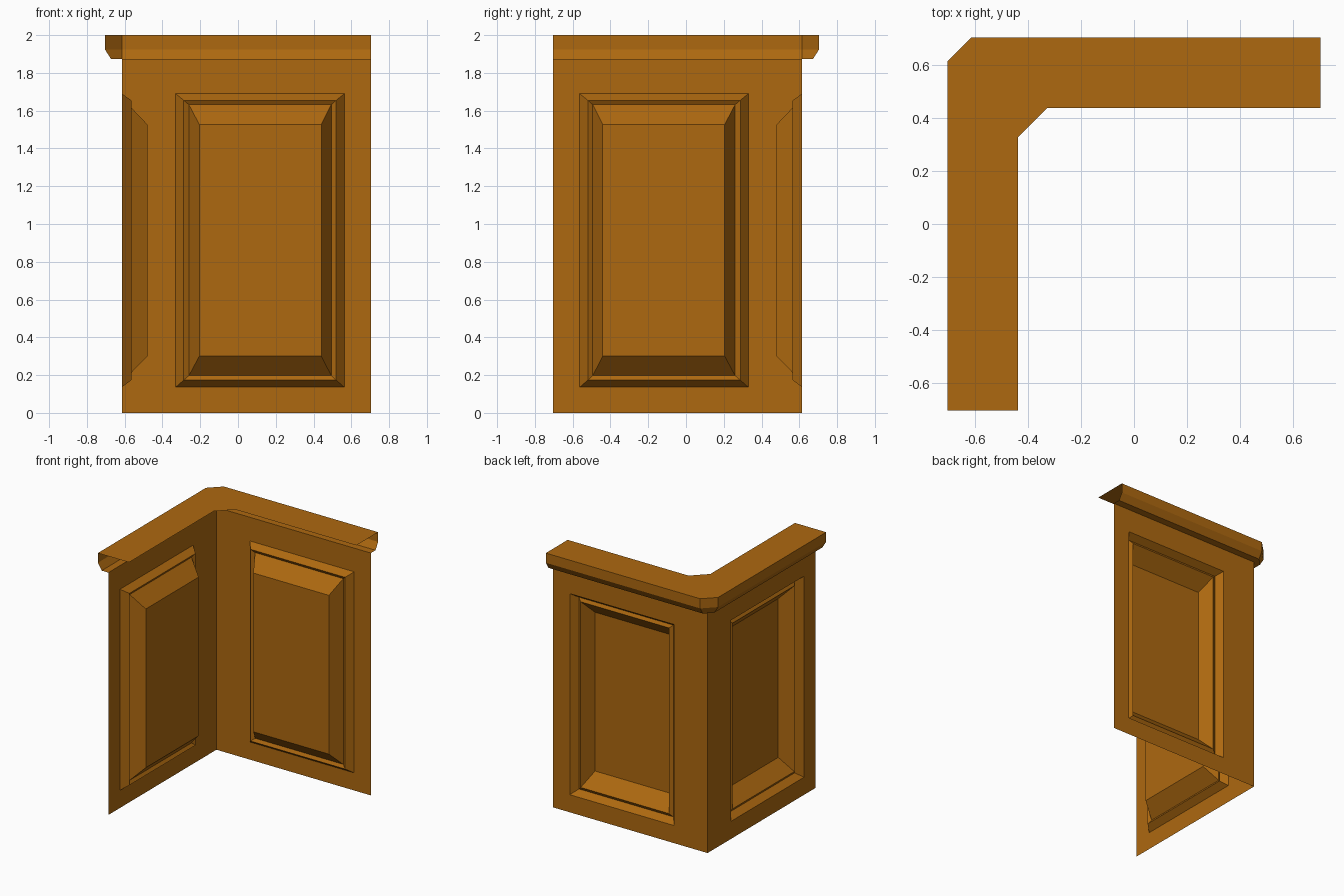
import bpy
import bmesh

if "Cube" in bpy.data.objects:
    bpy.data.objects.remove(bpy.data.objects["Cube"])

END, WALL = 0.705, 0.615   # free ends of the two wings, wall plane offset
TRIM_Z = 1.873             # wall top / underside of the counter trim

wood = bpy.data.materials.new("wood")
wood.diffuse_color = (0.42, 0.14, 0.005, 1)
wood.use_nodes = True
wood.node_tree.nodes["Principled BSDF"].inputs["Base Color"].default_value = wood.diffuse_color


def loft(name, rings, closed, flip=False):
    """Skin quads between successive rings of points as an open sheet."""
    bm = bmesh.new()
    verts = [[bm.verts.new(p) for p in ring] for ring in rings]
    n = len(rings[0])
    for a, b in zip(verts, verts[1:]):
        for i in range(n if closed else n - 1):
            j = (i + 1) % n
            bm.faces.new((a[i], a[j], b[j], b[i]))
    if closed:
        bm.faces.new(verts[-1])
    bmesh.ops.remove_doubles(bm, verts=bm.verts, dist=1e-5)
    if flip:
        bmesh.ops.reverse_faces(bm, faces=bm.faces)
    mesh = bpy.data.meshes.new(name)
    bm.to_mesh(mesh)
    bm.free()
    mesh.materials.append(wood)
    obj = bpy.data.objects.new(name, mesh)
    bpy.context.collection.objects.link(obj)
    return obj


# Panelled wall: nested rectangles (x0, x1, z0, z1, depth pressed inward)
panel = [
    (-WALL, END, 0.0, TRIM_Z, 0.0),
    (-0.33, 0.563, 0.136, 1.69, 0.0),
    (-0.288, 0.52, 0.173, 1.655, 0.05),
    (-0.26, 0.494, 0.197, 1.632, 0.035),
    (-0.205, 0.441, 0.30, 1.527, 0.135),
]
rings = [[(x, WALL - d, z) for x, z in ((x0, z0), (x1, z0), (x1, z1), (x0, z1))]
         for x0, x1, z0, z1, d in panel]
loft("back_wall", rings, True, flip=True)
# Left wing is the reflection across the corner diagonal
loft("left_wall", [[(-y, -x, z) for x, y, z in r] for r in rings], True)


# Counter trim: L-shaped sweep with a chamfered corner, open ends
def path(d, corner, z):
    return [(END, d, z), (-corner, d, z), (-d, corner, z), (-d, -END, z)]


trim = [(WALL, WALL, TRIM_Z), (0.672, WALL, TRIM_Z), (END, WALL, 1.925),
        (END, WALL, 2.0), (0.438, 0.328, 2.0)]
loft("counter_trim", [path(*t) for t in trim], False)
